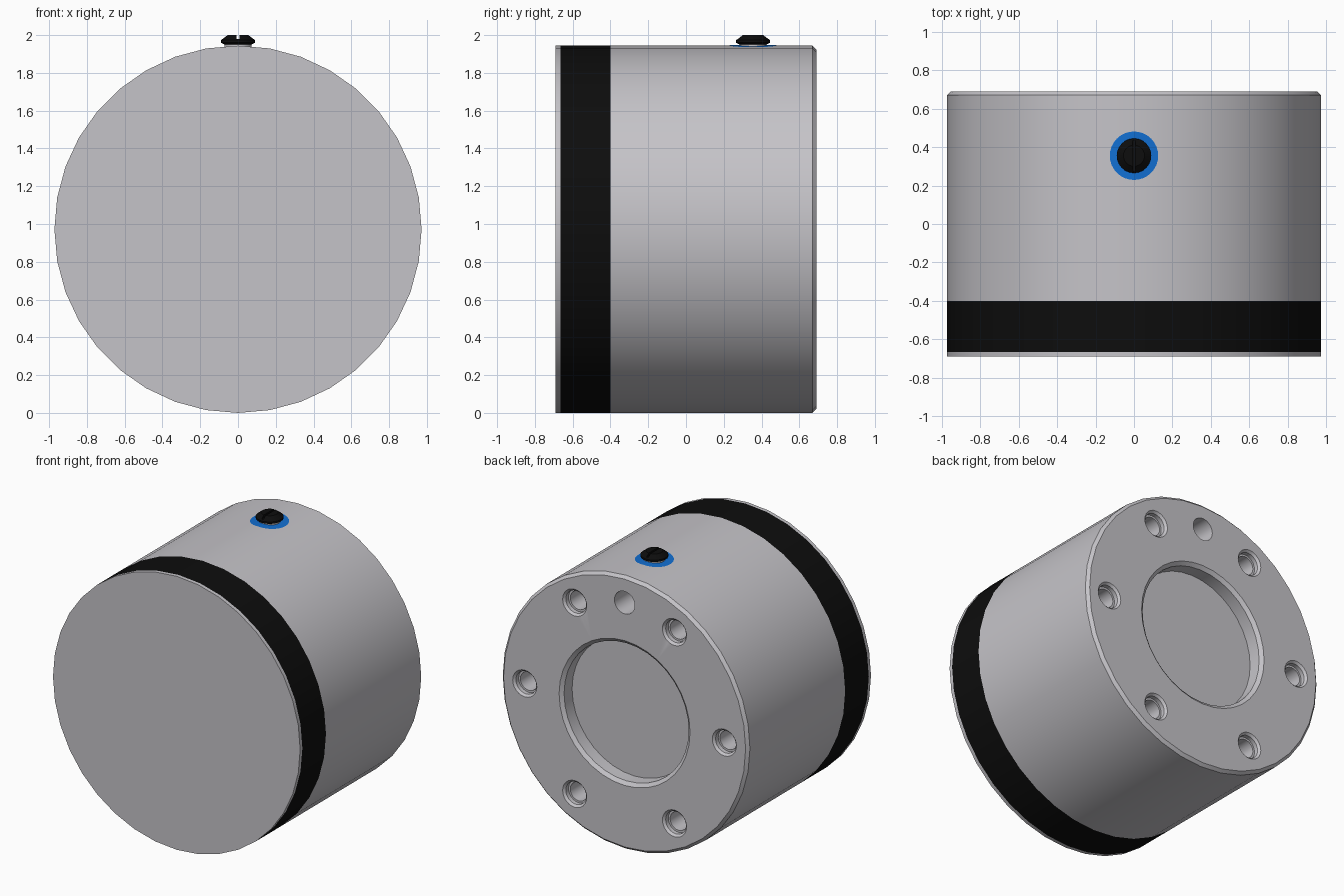
import bpy, bmesh, math
from mathutils import Matrix

if "Cube" in bpy.data.objects:
    bpy.data.objects.remove(bpy.data.objects["Cube"])

R = 0.972            # housing radius and height of its axis
PORT_Y = 0.355       # position of the screw along the housing
TO_Y = Matrix.Rotation(-math.pi / 2, 4, 'X')


def material(name, rgb, rough=0.5):
    m = bpy.data.materials.new(name)
    m.use_nodes = True
    m.diffuse_color = (*rgb, 1)
    bsdf = m.node_tree.nodes["Principled BSDF"]
    bsdf.inputs["Base Color"].default_value = (*rgb, 1)
    bsdf.inputs["Roughness"].default_value = rough
    return m


GREY = material("metal grey", (0.56, 0.55, 0.58))
BLACK = material("black", (0.004, 0.004, 0.004))
BLUE = material("blue", (0.006, 0.16, 0.65))


def make_object(name, bm, *mats):
    bmesh.ops.recalc_face_normals(bm, faces=bm.faces)
    mesh = bpy.data.meshes.new(name)
    bm.to_mesh(mesh)
    bm.free()
    ob = bpy.data.objects.new(name, mesh)
    bpy.context.collection.objects.link(ob)
    for m in mats:
        mesh.materials.append(m)
    return ob


def lathe(bm, profile, segs, matrix):
    """Revolve (radius, height) points, closed with flat caps at both ends."""
    rings = []
    for r, h in profile:
        rings.append([bm.verts.new(matrix @ (Matrix.Rotation(2 * math.pi * i / segs, 4, 'Z')
                      @ Matrix.Translation((r, 0, h))).translation) for i in range(segs)])
    for a, b in zip(rings, rings[1:]):
        for i in range(segs):
            j = (i + 1) % segs
            bm.faces.new((a[i], a[j], b[j], b[i]))
    bm.faces.new(rings[0])
    bm.faces.new(rings[-1])


def select_only(ob):
    bpy.ops.object.select_all(action='DESELECT')
    ob.select_set(True)
    bpy.context.view_layer.objects.active = ob


def cut(ob, cutter):
    cutter.hide_render = True
    mod = ob.modifiers.new("cut", 'BOOLEAN')
    mod.operation = 'DIFFERENCE'
    mod.solver = 'EXACT'
    mod.object = cutter
    select_only(ob)
    bpy.ops.object.modifier_apply(modifier=mod.name)
    bpy.data.objects.remove(cutter)


def smooth(ob):
    select_only(ob)
    bpy.ops.object.shade_smooth_by_angle(angle=math.radians(30))


# Housing: drum with chamfered back edge and round recess in the back
bm = bmesh.new()
lathe(bm, [(R, -0.69), (R, -0.665), (R, -0.40), (R, 0.67), (R - 0.02, 0.69),
           (0.515, 0.69), (0.49, 0.67), (0.49, 0.58)],
      36, Matrix.Translation((0, 0, R)) @ TO_Y)
for f in bm.faces:
    if len(f.verts) == 4 and -0.66 < f.calc_center_median().y < -0.41:
        f.material_index = 1          # black band
housing = make_object("housing", bm, GREY, BLACK)

# Ring of six stepped bolt holes and one plain pin hole
bm = bmesh.new()
BOLT = [(0.11, 0.705), (0.095, 0.69), (0.08, 0.675), (0.08, 0.645), (0.066, 0.645), (0.066, 0.45)]
PIN = [(0.08, 0.71), (0.08, 0.50)]
for angle, profile in [(60 * i, BOLT) for i in range(6)] + [(90, PIN)]:
    a = math.radians(angle)
    pos = (0.785 * math.cos(a), 0, R + 0.785 * math.sin(a))
    lathe(bm, profile, 24, Matrix.Translation(pos) @ TO_Y)
cut(housing, make_object("hole_cutters", bm, GREY))
smooth(housing)

# Blue marking that follows the top facets
bm = bmesh.new()
bmesh.ops.create_circle(bm, cap_ends=True, segments=32, radius=0.126)
bmesh.ops.bisect_plane(bm, geom=bm.verts[:] + bm.edges[:] + bm.faces[:],
                       plane_co=(0, 0, 0), plane_no=(1, 0, 0))
for v in bm.verts:
    v.co.z = 2 * R + 0.003 - abs(v.co.x) * math.tan(math.radians(5))
    v.co.y += PORT_Y
marking = make_object("port_marking", bm, BLUE)

# Grey washer and slotted black screw head
at_port = Matrix.Translation((0, PORT_Y, 0))
bm = bmesh.new()
lathe(bm, [(0.072, 1.92), (0.072, 1.957)], 24, at_port)
smooth(make_object("screw_washer", bm, GREY))

bm = bmesh.new()
lathe(bm, [(0.07, 1.95), (0.09, 1.96), (0.09, 1.973), (0.055, 2.0)], 24, at_port)
head = make_object("screw_head", bm, BLACK)
bm = bmesh.new()
bmesh.ops.create_cube(bm, size=1, matrix=Matrix.Translation((0, PORT_Y, 2.0))
                      @ Matrix.Diagonal((0.014, 0.3, 0.04, 1)))
cut(head, make_object("slot_cutter", bm, BLACK))
smooth(head)
